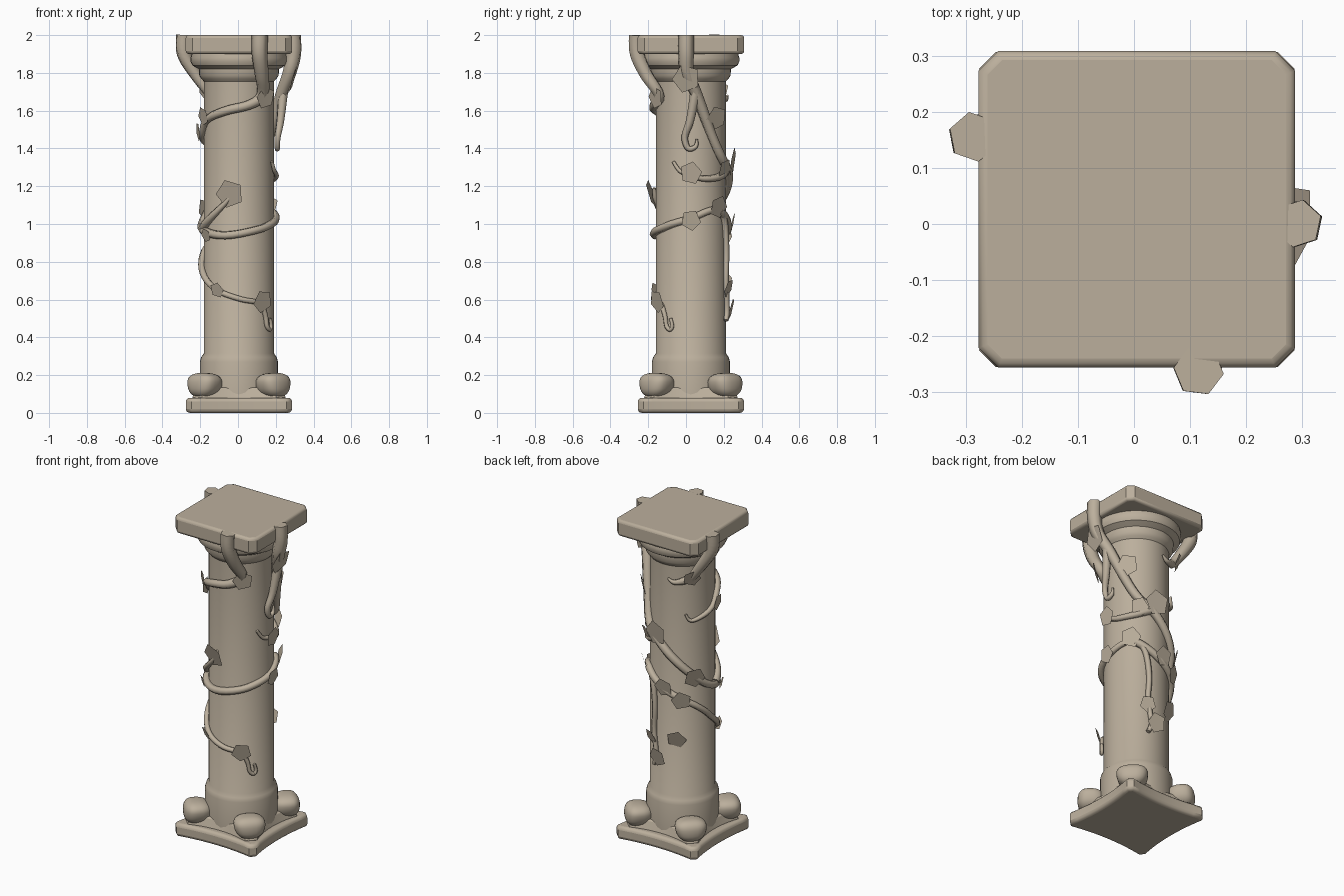
import bpy, bmesh, math, random
from mathutils import Vector, Matrix

if "Cube" in bpy.data.objects:
    bpy.data.objects.remove(bpy.data.objects["Cube"])

random.seed(4)
CX, CY = 0.005, 0.026      # column axis

# warm stone used by every part
stone = bpy.data.materials.new("stone")
stone.diffuse_color = (0.5, 0.43, 0.335, 1)
stone.use_nodes = True
stone.node_tree.nodes["Principled BSDF"].inputs["Base Color"].default_value = stone.diffuse_color


def add(name, data):
    data.materials.append(stone)
    ob = bpy.data.objects.new(name, data)
    bpy.context.collection.objects.link(ob)
    return ob


def finish(bm, name):
    bmesh.ops.recalc_face_normals(bm, faces=bm.faces)
    me = bpy.data.meshes.new(name)
    bm.to_mesh(me)
    bm.free()
    return add(name, me)


def polar(deg, r, z):
    a = math.radians(deg)
    return Vector((CX + r * math.cos(a), CY + r * math.sin(a), z))


def plate(name, half, cut, dent, z0, z1, bevel, top_scale=1.0):
    """Square slab with cut corners and optionally concave sides."""
    bm = bmesh.new()
    n = 10 if dent else 1
    outline = []
    for k in range(4):
        rot = Matrix.Rotation(k * math.pi / 2, 3, 'Z')
        for i in range(n + 1):
            t = -1 + 2 * i / n
            y = -half + dent * (1 - t * t)
            outline.append(rot @ Vector((t * (half - cut), y, 0)))
    rings = [[bm.verts.new((CX + p.x * s, CY + p.y * s, z)) for p in outline]
             for z, s in ((z0, 1.0), (z1, top_scale))]
    bm.faces.new(rings[0])
    bm.faces.new(rings[1])
    for i in range(len(outline)):
        j = (i + 1) % len(outline)
        bm.faces.new((rings[0][i], rings[0][j], rings[1][j], rings[1][i]))
    ob = finish(bm, name)
    m = ob.modifiers.new("round", 'BEVEL')
    m.width, m.segments, m.limit_method = bevel, 3, 'ANGLE'
    m.angle_limit = math.radians(60)
    return ob


def lathe(name, profile, steps=40):
    bm = bmesh.new()
    rings = [[bm.verts.new(polar(360 * i / steps, r, z)) for i in range(steps)]
             for r, z in profile]
    for a, b in zip(rings, rings[1:]):
        for i in range(steps):
            j = (i + 1) % steps
            bm.faces.new((a[i], a[j], b[j], b[i]))
    bm.faces.new(rings[0])
    bm.faces.new(rings[-1])
    return finish(bm, name)


def vine(name, keys, sub=5):
    """Tapered tube through (angle, radius, z, thickness) keys around the column."""
    pts = []
    for i in range(len(keys) - 1):
        p = [Vector(keys[max(0, min(len(keys) - 1, i + d))]) for d in (-1, 0, 1, 2)]
        for s in range(sub):
            t = s / sub
            pts.append(0.5 * (2 * p[1] + (p[2] - p[0]) * t
                              + (2 * p[0] - 5 * p[1] + 4 * p[2] - p[3]) * t * t
                              + (3 * p[1] - p[0] - 3 * p[2] + p[3]) * t ** 3))
    pts.append(Vector(keys[-1]))
    cu = bpy.data.curves.new(name, 'CURVE')
    cu.dimensions = '3D'
    cu.bevel_depth, cu.bevel_resolution, cu.use_fill_caps = 1.0, 1, True
    sp = cu.splines.new('POLY')
    sp.points.add(len(pts) - 1)
    for q, v in zip(sp.points, pts):
        q.co = (*polar(v[0], v[1], v[2]), 1)
        q.radius = v[3]
    sp.use_smooth = True
    return add(name, cu)


def path(*keys, r=0.197, w0=0.022, w1=0.009):
    """Angle/height pairs lying on the shaft, with even taper."""
    n = len(keys) - 1
    return [(a, r, z, w0 + (w1 - w0) * i / n) for i, (a, z) in enumerate(keys)]


# base plinth and second tier
parts = [plate("base_plate", 0.281, 0.03, 0.024, 0.0, 0.08, 0.02),
         plate("base_tier", 0.25, 0.05, 0.035, 0.075, 0.135, 0.008, 0.9)]

# barrel-shaped corner rolls, narrower underneath and running in to the shaft
for k in range(4):
    bm = bmesh.new()
    bmesh.ops.create_uvsphere(bm, u_segments=24, v_segments=16, radius=1)
    for v in bm.verts:
        x, y, z = (math.copysign(abs(c) ** 0.8, c) for c in v.co)
        y *= 0.88 + 0.14 * z
        if x < 0:
            x *= 1.5
        v.co = (x * 0.066, y * 0.1, z * 0.066)
    deg = 45 + 90 * k
    bm.transform(Matrix.Translation(polar(deg, 0.268, 0.146))
                 @ Matrix.Rotation(math.radians(deg), 4, 'Z'))
    parts.append(finish(bm, f"corner_roll_{k + 1}"))

# shaft with foot ring, neck ring and round cushion
parts.append(lathe("shaft", [
    (0.207, 0.08), (0.207, 0.27), (0.2, 0.295),
    (0.186, 0.315), (0.186, 1.755), (0.198, 1.768), (0.21, 1.785), (0.212, 1.82),
    (0.23, 1.83), (0.247, 1.84), (0.256, 1.86), (0.256, 1.88), (0.248, 1.91)]))

# top slab
parts.append(plate("top_slab", 0.282, 0.035, 0, 1.9, 2.0, 0.016))

# vines hanging from the slab
vine("front_vine", [
    (-69, .308, 2.0, .045), (-69, .304, 1.9, .042), (-63, .265, 1.79, .037),
    (-54, .207, 1.68, .03), (-75, .2, 1.63, .025)]
    + path((-110, 1.6), (-150, 1.55), (-175, 1.47), (-205, 1.43),
           (-222, 1.42), (-230, 1.46), w0=.024, w1=.007))
vine("left_vine", [
    (156, .318, 2.0, .045), (156, .318, 1.9, .04), (150, .27, 1.8, .035),
    (140, .21, 1.7, .028), (125, .198, 1.67, .022), (110, .197, 1.66, .014),
    (100, .197, 1.68, .006)])
vine("right_vine", [
    (-5, .288, 2.0, .043), (-5, .29, 1.9, .042), (-4, .268, 1.8, .038), (8, .225, 1.68, .033)]
    + path((30, 1.5), (53, 1.36), (80, 1.28), (110, 1.18), (138, 1.09), (170, 1.0),
           (205, .96), (250, .94), (300, .97), (330, 1.0), (360, 1.03), (390, 1.07),
           (412, 1.07), (426, 1.0), (432, .85), (430, .7), (436, .55), (430, .49),
           w0=.028, w1=.014))
vine("right_tendril", [
    (6, .235, 1.7, .028), (-1, .22, 1.55, .022), (-9, .207, 1.46, .018),
    (-4, .203, 1.4, .015), (7, .203, 1.41, .012), (9, .203, 1.45, .006)])
vine("upper_branch", path((78, 1.29), (50, 1.25), (20, 1.24), (0, 1.26), (-17, 1.28), (-28, 1.33)))
vine("lower_branch", path(
    (50, 1.07), (75, 1.02), (100, .97), (135, .91), (160, .85), (185, .77), (215, .69),
    (240, .64), (275, .6), (304, .58), (315, .52), (319, .46), (326, .44), (330, .46),
    (327, .5), w0=.024))
vine("front_branch", path((195, .98), (215, 1.02), (235, 1.07), (253, 1.13), (261, 1.19), w0=.026))

# pentagonal leaves: angle, height, size, radius
leaves = [(-53, 1.67, .055, .235), (-150, 1.57, .045, .22), (-170, 1.49, .045, .22),
          (138, 1.7, .05, .235), (-5, 1.77, .07, .29), (37, 1.56, .06, .225),
          (82, 1.33, .07, .225), (0, 1.27, .055, .22), (55, 1.29, .05, .22),
          (-103, 1.16, .07, .215), (0, 1.02, .05, .22), (42, 1.09, .055, .22),
          (-143, .94, .035, .22), (143, 1.07, .06, .22), (95, 1.0, .055, .22),
          (123, .93, .055, .22), (115, .68, .055, .205), (83, .55, .055, .215),
          (68, .66, .045, .215), (-122, .65, .038, .22), (-55, .59, .055, .22)]
bm = bmesh.new()
for deg, z, size, r in leaves:
    place = (Matrix.Translation(polar(deg, r, z))
             @ Matrix.Rotation(math.radians(deg), 4, 'Z')
             @ Matrix.Rotation(math.radians(random.uniform(5, 20)), 4, 'Y')
             @ Matrix.Rotation(random.uniform(-0.5, 0.5), 4, 'X'))
    ring = []
    for i in range(5):
        a = math.tau * i / 5 - math.pi / 2
        ring.append(bm.verts.new(place @ Vector((0, size * 1.08 * math.cos(a),
                                                 size * 1.15 * math.sin(a)))))
    bm.faces.new(ring)
finish(bm, "leaves")

# smooth shading with crisp edges on the stonework
bpy.ops.object.select_all(action='DESELECT')
for ob in parts:
    ob.select_set(True)
bpy.context.view_layer.objects.active = parts[0]
bpy.ops.object.shade_smooth_by_angle(angle=math.radians(35))
